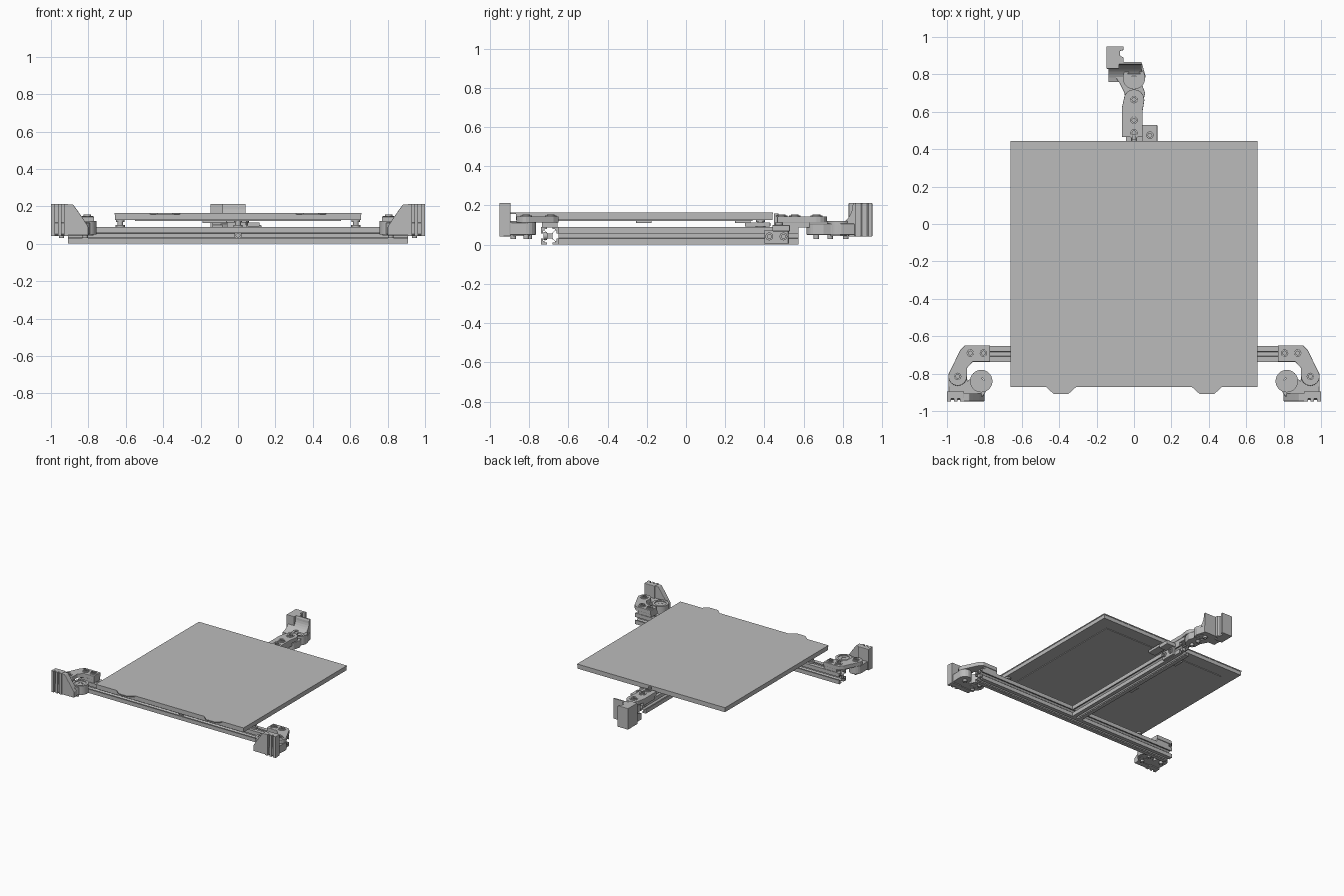
import bpy, bmesh, math
from mathutils import Matrix, Vector

cube = bpy.data.objects.get("Cube")
if cube:
    bpy.data.objects.remove(cube, do_unlink=True)

grey = bpy.data.materials.new("machined_grey")
grey.use_nodes = True
grey.diffuse_color = (0.5, 0.5, 0.5, 1)
grey.node_tree.nodes["Principled BSDF"].inputs["Base Color"].default_value = (0.5, 0.5, 0.5, 1)

# Each axis maps profile coordinates (a, b) and depth d into space
PLACE = {"z": lambda a, b, d: (a, b, d),
         "y": lambda a, b, d: (a, d, b),
         "x": lambda a, b, d: (d, a, b)}


def finish(name, bm, smooth=False, bevel=0):
    bmesh.ops.recalc_face_normals(bm, faces=bm.faces)
    mesh = bpy.data.meshes.new(name)
    bm.to_mesh(mesh)
    bm.free()
    ob = bpy.data.objects.new(name, mesh)
    bpy.context.collection.objects.link(ob)
    mesh.materials.append(grey)
    if bevel:
        mod = ob.modifiers.new("edge", "BEVEL")
        mod.width, mod.segments, mod.limit_method = bevel, 2, "ANGLE"
    if smooth:
        bpy.ops.object.select_all(action="DESELECT")
        ob.select_set(True)
        bpy.context.view_layer.objects.active = ob
        bpy.ops.object.shade_smooth_by_angle()
    return ob


def prism(name, pts, lo, hi, axis="z", bevel=0, smooth=False):
    bm = bmesh.new()
    rings = [[bm.verts.new(PLACE[axis](a, b, d)) for a, b in pts] for d in (lo, hi)]
    n = len(pts)
    for ring in rings:
        bm.faces.new(ring)
    for i in range(n):
        j = (i + 1) % n
        bm.faces.new((rings[0][i], rings[0][j], rings[1][j], rings[1][i]))
    return finish(name, bm, smooth, bevel)


def box(name, x, y, z, bevel=0):
    return prism(name, [(x[0], y[0]), (x[1], y[0]), (x[1], y[1]), (x[0], y[1])], *z, bevel=bevel)


def lathe(name, profile, centre, axis="z", n=24):
    """Spin a closed (radius, height) profile; zero radii are welded."""
    bm = bmesh.new()
    rings = []
    for k in range(n):
        c, s = math.cos(math.tau * k / n), math.sin(math.tau * k / n)
        rings.append([bm.verts.new(Vector(PLACE[axis](r * c, r * s, h)) + Vector(centre))
                      for r, h in profile])
    m = len(profile)
    for k in range(n):
        a, b = rings[k], rings[(k + 1) % n]
        for i in range(m):
            j = (i + 1) % m
            if profile[i][0] or profile[j][0]:
                bm.faces.new((a[i], a[j], b[j], b[i]))
    bmesh.ops.remove_doubles(bm, verts=bm.verts, dist=1e-5)
    return finish(name, bm, smooth=True)


def screw(name, centre, axis="z", r=0.02, h=0.012):
    # Cap head with a hollow socket; the sign of h sets its direction
    return lathe(name, [(0, 0), (r, 0), (r, h), (r * .5, h), (r * .5, h * .3), (0, h * .3)],
                 centre, axis, 16)


def ring(name, x, y, lo, hi, outer, inner):
    return lathe(name, [(outer, lo), (outer, hi), (inner, hi), (inner, lo)], (x, y, 0), n=32)


def arc(cx, cy, r, a0, a1, n=8):
    return [(cx + r * math.cos(math.radians(a0 + (a1 - a0) * i / n)),
             cy + r * math.sin(math.radians(a0 + (a1 - a0) * i / n))) for i in range(n + 1)]


# Slotted rails
H = 0.044
side = [(1, -1), (1, -.3), (.78, -.3), (.78, -.62), (.65, -.62), (.3, -.25),
        (.3, .25), (.65, .62), (.78, .62), (.78, .3), (1, .3)]


def slot_profile(ca, cb):
    pts = []
    for q in range(4):
        rot = Matrix.Rotation(q * math.pi / 2, 2)
        pts += [(ca + H * v.x, cb + H * v.y) for v in (rot @ Vector(p) for p in side)]
    return pts


prism("front_rail", slot_profile(-0.695, 0.045), -0.91, 0.91, "x")
prism("centre_rail", slot_profile(0, 0.045), -0.651, 0.575, "y")
screw("rail_joint_screw", (0, -0.71, 0.045), "y", 0.02, -0.018)

# Bed plate, heater pad and removable sheet with front tabs
box("bed_plate", (-0.657, 0.657), (-0.868, 0.442), (0.126, 0.156))
box("heater_pad", (-0.55, 0.55), (-0.76, 0.34), (0.121, 0.127))
left_tab = [(-0.47, -0.872), (-0.43, -0.908), (-0.35, -0.908), (-0.31, -0.872)]
right_tab = [(-x, y) for x, y in reversed(left_tab)]
prism("bed_sheet", [(-0.66, -0.872)] + left_tab + right_tab +
      [(0.66, -0.872), (0.66, 0.445), (-0.66, 0.445)], 0.156, 0.164)
for y in (-0.215, 0.29):
    box("heater_clip", (-0.19, -0.06), (y - 0.04, y + 0.04), (0.11, 0.122), 0.004)

# Bed standoffs
spool = [(0, .088), (.025, .088), (.025, .1), (.015, .1), (.015, .115), (.022, .115),
         (.022, .127), (0, .127)]
for x, y in ((-0.63, -0.695), (0.63, -0.695), (0, 0.38)):
    lathe("bed_standoff", spool, (x, y, 0))

# Front corner mounts, mirrored left and right
for s, word in ((1, "left"), (-1, "right")):
    def m(pts):
        return [(s * x, y) for x, y in pts]

    def span(a, b):
        return tuple(sorted((s * a, s * b)))

    prism(word + "_front_arm", m([(.77, -.65), (.905, -.65), (.93, -.675), (.99, -.8)]
          + arc(.943, -.815, .05, 0, -180) + [(.893, -.77), (.86, -.735), (.77, -.735)]),
          0.113, 0.145, bevel=0.003)
    box(word + "_arm_pad", span(.77, .885), (-.735, -.655), (.088, .115))
    prism(word + "_carrier_base", m([(.99, -.94), (.993, -.815)] + arc(.943, -.815, .05, 0, 150)
          + [(.89, -.84), (.84, -.8), (.775, -.86), (.8, -.91), (.83, -.94)]), 0.05, 0.113, bevel=0.003)
    box(word + "_carriage_block", span(.908, 1), (-.935, -.895), (.042, .213), 0.004)
    for a, b in ((.908, .93), (.945, .963), (.978, 1)):
        box(word + "_block_rib", span(a, b), (-.95, -.93), (.042, .213))
    prism(word + "_gusset", m([(.915, .045), (.915, .21), (.882, .21), (.86, .18), (.825, .13),
          (.80, .09), (.80, .045)]), -.948, -.905, "y", 0.004)
    ring(word + "_pivot_cup", s * .817, -.84, .05, .122, .06, .042)
    ring(word + "_pivot_ball", s * .817, -.84, .045, .115, .044, .018)
    for x, y in ((.943, -.815), (.875, -.69), (.805, -.69)):
        ring(word + "_screw_rim", s * x, y, .143, .148, .03, .021)
        screw(word + "_arm_screw", (s * x, y, .143))
    for x, y in ((.943, -.815), (.817, -.88), (.817, -.80)):
        screw(word + "_under_screw", (s * x, y, .052), h=-.022, r=.014)

# Rear mount
prism("rear_arm", [(-.065, .465), (.045, .465), (.045, .6), (.055, .66)] + arc(0, .665, .055, 0, 180)
      + [(-.065, .62)], 0.113, 0.145, bevel=0.003)
box("rear_arm_pad", (-.06, .042), (.48, .63), (.088, .115))
prism("rear_carrier_base", arc(0, .665, .05, 200, 340) + [(.06, .7), (.045, .74), (.062, .79), (.042, .86),
      (-.13, .86), (-.13, .83), (-.075, .75), (-.05, .7)], 0.05, 0.107, bevel=0.003)
prism("rear_gusset", [(.76, .05), (.76, .1)] + arc(.75, .2, .1, -80, 0) + [(.855, .213), (.865, .213), (.865, .05)],
      -.135, .04, "x")
prism("rear_carriage_block", [(-.148, .83), (-.08, .83), (-.08, .86), (-.055, .865), (-.055, .89),
      (-.075, .9), (-.075, .925), (-.055, .93), (-.055, .95), (-.148, .95)], .042, .213, bevel=0.003)
ring("rear_pivot_cup", 0, .78, .05, .122, .06, .042)
ring("rear_pivot_ball", 0, .78, .045, .115, .044, .018)
for y in (.665, .555, .487):
    ring("rear_screw_rim", 0, y, .143, .148, .03, .021)
    screw("rear_arm_screw", (0, y, .143))
for y in (.665, .735, .815):
    screw("rear_under_screw", (0, y, .052), h=-.022, r=.014)

# Limit switch bracket beside the centre rail
box("switch_plate", (.042, .062), (.4, .522), (.005, .075), .003)
box("switch_body", (.042, .125), (.44, .53), (.068, .1), .004)
box("switch_clip", (.05, .115), (.3, .43), (.092, .114), .003)
for y in (.425, .497):
    screw("switch_plate_screw", (.062, y, .042), "x")
screw("switch_body_screw", (.085, .475, .1))
lathe("rear_stop_pin", [(0, .085), (.012, .085), (.012, .16), (0, .16)], (0, .46, 0), n=16)
